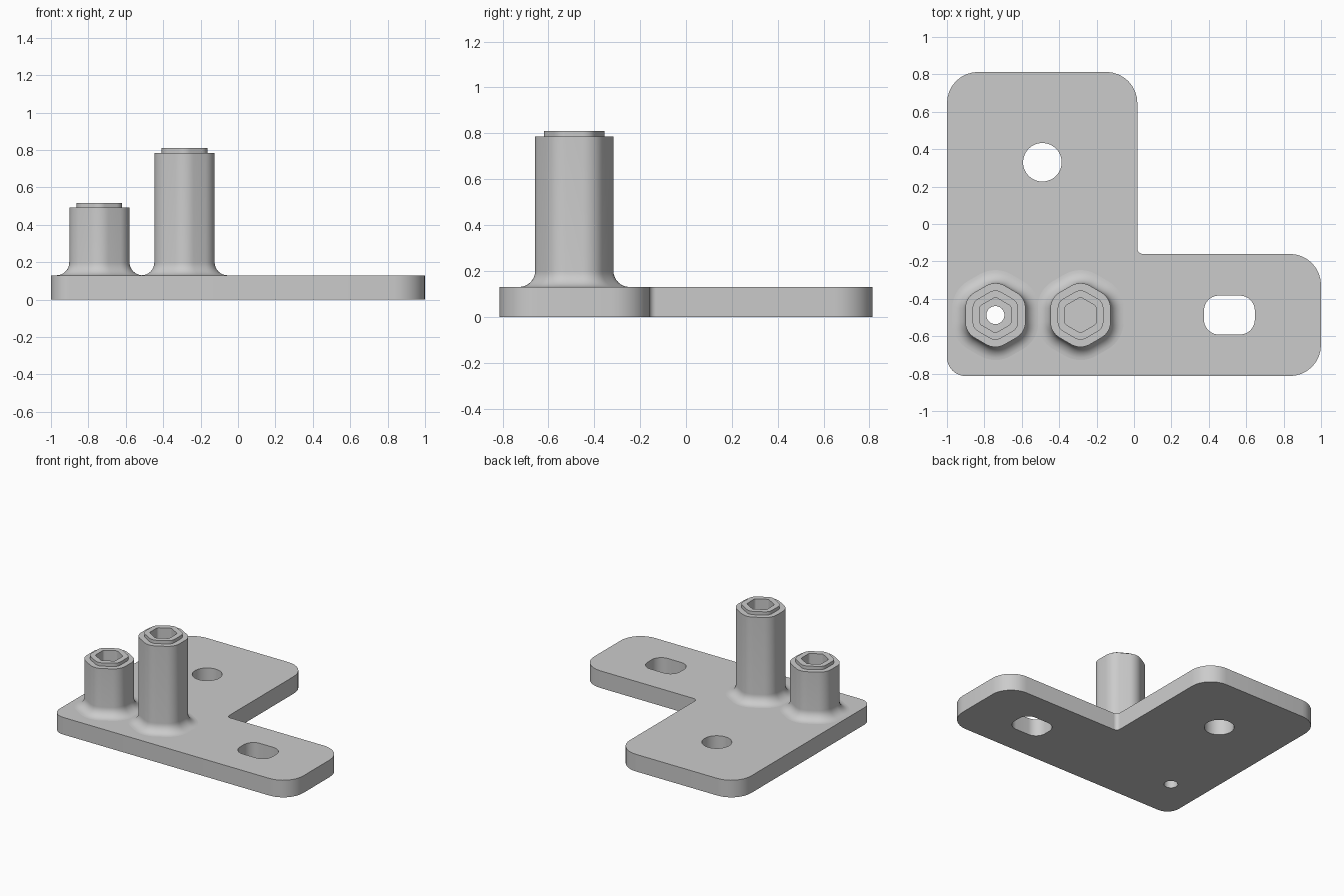
import bpy
import bmesh
import math
from mathutils import Vector

if "Cube" in bpy.data.objects:
    bpy.data.objects.remove(bpy.data.objects["Cube"], do_unlink=True)

# Single grey metal
grey = bpy.data.materials.new("grey metal")
grey.use_nodes = True
colour = (0.6, 0.6, 0.6, 1)
grey.diffuse_color = colour
grey.node_tree.nodes["Principled BSDF"].inputs["Base Color"].default_value = colour

PLATE_TOP = 0.13
ROW_Y = -0.487
SHORT_X, TALL_X = -0.741, -0.286
BORE = 0.048


def rounded(points, radii, steps=8):
    """Polygon outline with a circular arc at every corner."""
    out = []
    for i, p in enumerate(points):
        p = Vector(p)
        a = (Vector(points[i - 1]) - p).normalized()
        b = (Vector(points[(i + 1) % len(points)]) - p).normalized()
        r, half = radii[i], a.angle(b) / 2
        reach = r / math.tan(half)
        centre = p + (a + b).normalized() * r / math.sin(half)
        start = (p + a * reach - centre).normalized()
        end = (p + b * reach - centre).normalized()
        out += [centre + start.slerp(end, k / steps).normalized() * r
                for k in range(steps + 1)]
    return out


def hexagon(half_width, radius):
    """Rounded hexagon with flats facing left and right."""
    r = half_width / math.cos(math.pi / 6)
    angles = [math.pi / 6 + k * math.pi / 3 for k in range(6)]
    return rounded([(r * math.cos(t), r * math.sin(t)) for t in angles], [radius] * 6)


def rectangle(x, y, w, h, radius):
    corners = [(x - w, y - h), (x + w, y - h), (x + w, y + h), (x - w, y + h)]
    return rounded(corners, [radius] * 4, 12)


def finish(bm, name):
    mesh = bpy.data.meshes.new(name)
    bm.to_mesh(mesh)
    bm.free()
    mesh.materials.append(grey)
    obj = bpy.data.objects.new(name, mesh)
    bpy.context.collection.objects.link(obj)
    bpy.ops.object.select_all(action='DESELECT')
    obj.select_set(True)
    bpy.context.view_layer.objects.active = obj
    bpy.ops.object.shade_smooth_by_angle(angle=math.radians(30))


# L-shaped base plate with round hole, slot and post bore
outline = rounded(
    [(-1, -0.813), (1, -0.813), (1, -0.16), (0.018, -0.16), (0.018, 0.813), (-1, 0.813)],
    [0.1, 0.167, 0.167, 0.03, 0.167, 0.167])
loops = [outline,
         rectangle(-0.49, 0.33, 0.103, 0.103, 0.103),
         rectangle(0.51, ROW_Y, 0.136, 0.104, 0.08),
         rectangle(SHORT_X, ROW_Y, BORE, BORE, BORE)]
bm = bmesh.new()
for loop in loops:
    verts = [bm.verts.new((p.x, p.y, 0)) for p in loop]
    for i, v in enumerate(verts):
        bm.edges.new((verts[i - 1], v))
bmesh.ops.remove_doubles(bm, verts=bm.verts[:], dist=1e-4)
bmesh.ops.triangle_fill(bm, edges=bm.edges[:], use_beauty=True, normal=(0, 0, 1))
top = bmesh.ops.extrude_face_region(bm, geom=bm.faces[:])["geom"]
bmesh.ops.translate(bm, verts=[g for g in top if isinstance(g, bmesh.types.BMVert)],
                    vec=(0, 0, PLATE_TOP))
bmesh.ops.recalc_face_normals(bm, faces=bm.faces[:])
finish(bm, "base_plate")


def post(name, x, shoulder, bored):
    """Hexagonal post lofted from base fillet to collar, then down the socket."""
    fillet, sections = 0.07, []
    for k in range(9):
        t = k / 8 * math.pi / 2
        d = fillet * (1 - math.sin(t))
        sections.append((0.161 + d, 0.098 + d, PLATE_TOP + fillet * (1 - math.cos(t))))
    rim = shoulder + 0.025
    floor = rim - 0.14
    sections += [(0.161, 0.098, shoulder), (0.122, 0.059, shoulder),
                 (0.122, 0.059, rim), (0.083, 0.02, rim), (0.083, 0.02, floor)]
    if bored:
        sections += [(BORE, BORE, floor), (BORE, BORE, PLATE_TOP)]

    bm = bmesh.new()
    rings = [[bm.verts.new((x + p.x, ROW_Y + p.y, z)) for p in hexagon(w, r)]
             for w, r, z in sections]
    for low, high in zip(rings, rings[1:]):
        for i in range(len(low)):
            bm.faces.new((low[i - 1], low[i], high[i], high[i - 1]))
    if not bored:
        bm.faces.new(rings[-1])
    bmesh.ops.remove_doubles(bm, verts=bm.verts[:], dist=1e-4)
    finish(bm, name)


post("short_post", SHORT_X, 0.492, True)
post("tall_post", TALL_X, 0.785, False)
